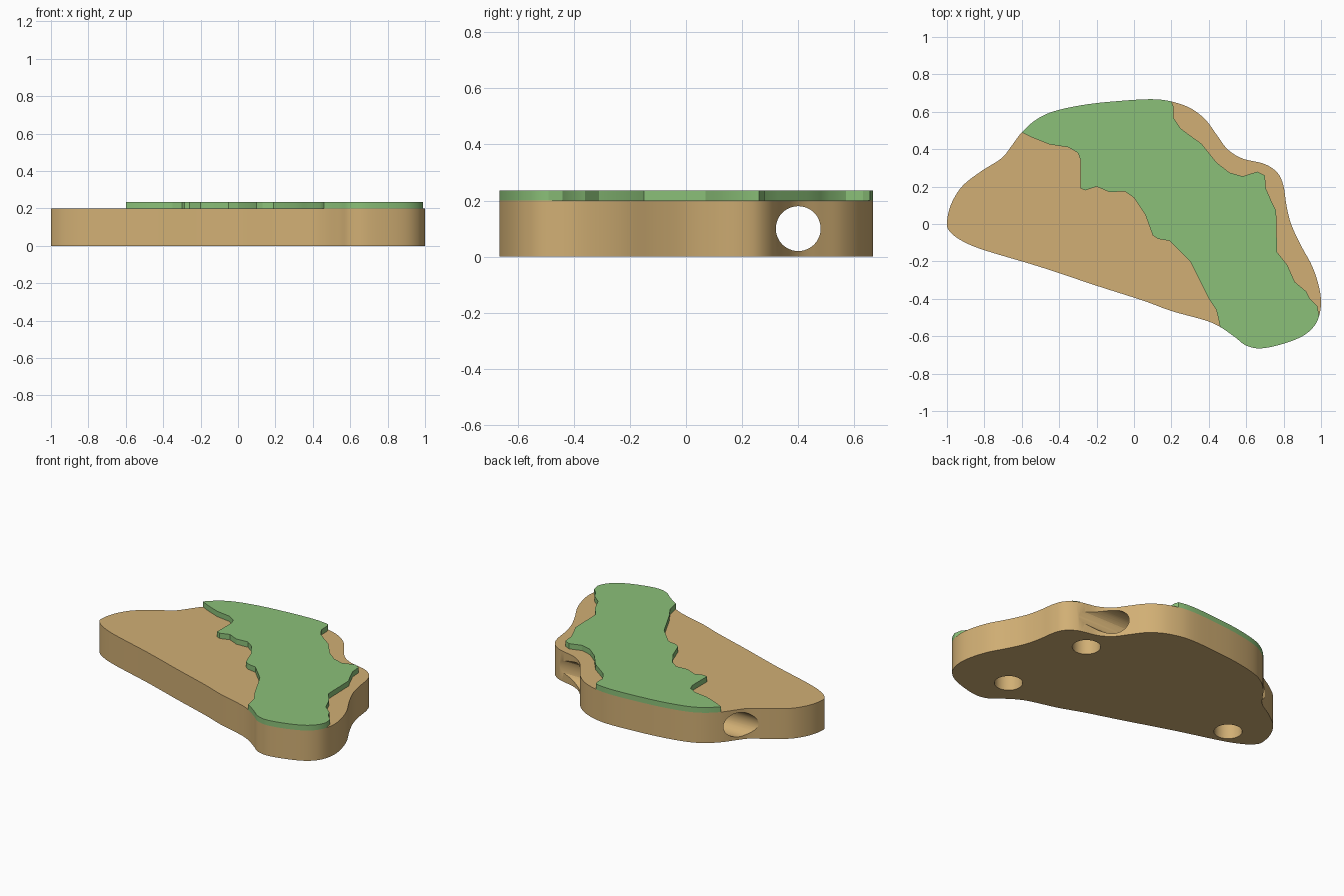
import bpy, bmesh, math
from mathutils import Vector, Matrix

if "Cube" in bpy.data.objects:
    bpy.data.objects.remove(bpy.data.objects["Cube"])


def material(name, color):
    m = bpy.data.materials.new(name)
    m.diffuse_color = (*color, 1)
    m.use_nodes = True
    m.node_tree.nodes["Principled BSDF"].inputs["Base Color"].default_value = m.diffuse_color
    return m


tan = material("tan", (0.64, 0.43, 0.176))
green = material("green", (0.26, 0.53, 0.19))

# Slab outline, clockwise from the left tip
outline = [(-1, 0), (-.98, .1), (-.92, .2), (-.82, .28), (-.71, .35), (-.66, .41),
           (-.6, .49), (-.52, .56), (-.42, .605), (-.25, .64), (-.05, .66), (.1, .667),
           (.2, .655), (.3, .62), (.38, .56), (.44, .48), (.5, .4), (.58, .35),
           (.7, .32), (.77, .27), (.8, .2), (.815, .1), (.84, 0), (.89, -.11),
           (.95, -.22), (.985, -.32), (1, -.41), (.99, -.49), (.96, -.55), (.9, -.6), (.8, -.64),
           (.68, -.665), (.6, -.65), (.54, -.605), (.46, -.55), (.38, -.515), (.2, -.465),
           (.05, -.41), (-.2, -.33), (-.5, -.23), (-.8, -.14), (-.92, -.09), (-.98, -.045)]
# Ragged edges of the raised green region
right_edge = [(.21, .63), (.21, .57), (.25, .51), (.29, .48), (.36, .43), (.44, .33),
              (.51, .275), (.58, .255), (.66, .28), (.70, .26), (.705, .19), (.74, .11),
              (.76, .07), (.765, -.15), (.82, -.22), (.86, -.31), (.92, -.36),
              (.94, -.4), (.98, -.44)]
left_edge = [(.45, -.5), (.44, -.46), (.40, -.4), (.35, -.3), (.3, -.2), (.19, -.09),
             (.13, -.08), (.1, -.06), (.06, .05), (0, .14), (-.05, .175), (-.13, .17),
             (-.2, .2), (-.26, .18), (-.285, .19), (-.285, .34), (-.3, .38),
             (-.35, .41), (-.45, .425), (-.55, .465)]
STEPS = 6


def smooth_loop(points):
    """Closed Catmull-Rom curve through the points."""
    n, out = len(points), []
    for i in range(n):
        a, b, c, d = (Vector(points[(i + k) % n]) for k in (-1, 0, 1, 2))
        for s in range(STEPS):
            t = s / STEPS
            out.append(0.5 * (2 * b + (c - a) * t + (2 * a - 5 * b + 4 * c - d) * t * t
                              + (3 * b - a - 3 * c + d) * t ** 3))
    return out


def prism(name, loop, z0, z1, mat):
    bm = bmesh.new()
    face = bm.faces.new([bm.verts.new((p[0], p[1], z0)) for p in loop])
    top = bmesh.ops.extrude_face_region(bm, geom=[face])["geom"]
    bmesh.ops.translate(bm, vec=(0, 0, z1 - z0),
                        verts=[v for v in top if isinstance(v, bmesh.types.BMVert)])
    bmesh.ops.recalc_face_normals(bm, faces=bm.faces)
    me = bpy.data.meshes.new(name)
    bm.to_mesh(me)
    bm.free()
    me.materials.append(mat)
    ob = bpy.data.objects.new(name, me)
    bpy.context.collection.objects.link(ob)
    return ob


def drill(target, radius, depth, matrix):
    """Cut a round hole and remove the cutter."""
    bm = bmesh.new()
    bmesh.ops.create_cone(bm, cap_ends=True, segments=48, radius1=radius,
                          radius2=radius, depth=depth, matrix=matrix)
    me = bpy.data.meshes.new("hole_cutter")
    bm.to_mesh(me)
    bm.free()
    me.materials.append(tan)
    cutter = bpy.data.objects.new("hole_cutter", me)
    cutter.hide_render = True
    bpy.context.collection.objects.link(cutter)
    mod = target.modifiers.new("hole", "BOOLEAN")
    mod.operation, mod.solver, mod.object = "DIFFERENCE", "EXACT", cutter
    bpy.context.view_layer.objects.active = target
    bpy.ops.object.modifier_apply(modifier=mod.name)
    bpy.data.objects.remove(cutter)


def smooth(ob, degrees):
    bpy.ops.object.select_all(action="DESELECT")
    ob.select_set(True)
    bpy.context.view_layer.objects.active = ob
    bpy.ops.object.shade_smooth_by_angle(angle=math.radians(degrees))


# Base slab
rim = smooth_loop(outline)
slab = prism("base_slab", rim, 0, 0.2, tan)

# Round channel running through the slab from side to side
drill(slab, 0.08, 3, Matrix.Translation((0, 0.4, 0.1)) @ Matrix.Rotation(math.pi / 2, 4, "Y"))

# Three blind round pockets in the underside
for x, y in [(0.62, -0.43), (0.54, 0.2), (-0.76, -0.03)]:
    drill(slab, 0.085, 0.3, Matrix.Translation((x, y, 0)))
smooth(slab, 30)

# Raised green region, sharing the slab rim at both ends
i = {p: k * STEPS for k, p in enumerate(outline)}
back_rim = rim[i[(-.6, .49)]:i[(.2, .655)] + 1]
front_rim = rim[i[(.99, -.49)]:i[(.46, -.55)] + 1]
plate = prism("raised_region", back_rim + right_edge + front_rim + left_edge, 0.2, 0.235, green)
smooth(plate, 20)
